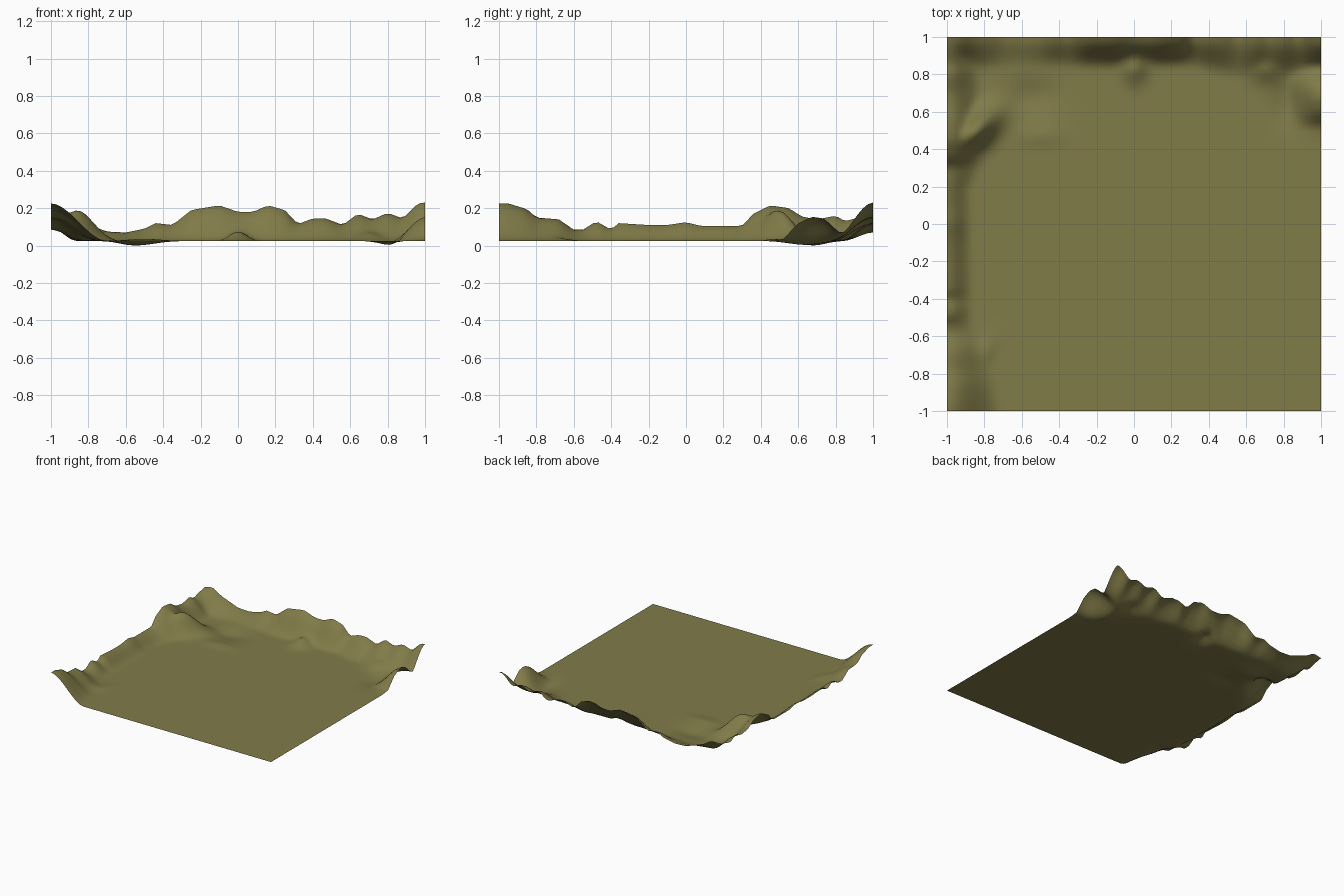
import bpy, bmesh, math

if "Cube" in bpy.data.objects:
    bpy.data.objects.remove(bpy.data.objects["Cube"])

BASE = 0.025
N = 75  # grid segments per side


def curve(points, t):
    """Linear interpolation through (position, value) points."""
    if t <= points[0][0]:
        return points[0][1]
    for (a, va), (b, vb) in zip(points, points[1:]):
        if t <= b:
            return va + (vb - va) * (t - a) / (b - a)
    return points[-1][1]


def falloff(d, width):
    """1 at the rim, easing to 0 at the given distance."""
    k = min(max(d / width, 0.0), 1.0)
    return 1 - k * k * (3 - 2 * k)


def bump(x, y, cx, cy, rx, ry, angle=0.0):
    c, s = math.cos(angle), math.sin(angle)
    dx, dy = x - cx, y - cy
    u, v = (c * dx + s * dy) / rx, (c * dy - s * dx) / ry
    return math.exp(-(u * u + v * v))


# Crest heights along the back, left and right rims
BACK = [(-1, .165), (-.93, .18), (-.85, .13), (-.7, .075), (-.6, .07), (-.5, .09),
        (-.44, .12), (-.35, .11), (-.25, .19), (-.1, .215), (0, .18), (.08, .18),
        (.16, .215), (.25, .19), (.32, .115), (.4, .145), (.47, .145), (.56, .11),
        (.64, .17), (.72, .14), (.8, .175), (.88, .145), (.96, .225), (1, .23)]
LEFT = [(-1, .225), (-.95, .225), (-.85, .195), (-.8, .15), (-.68, .14), (-.6, .085),
        (-.55, .085), (-.48, .13), (-.4, .085), (-.36, .12), (-.2, .11), (-.1, .11),
        (0, .125), (.08, .105), (.3, .105), (.36, .17), (.45, .215), (.55, .2),
        (.62, .155), (.7, .14), (.8, .16), (.85, .13), (.92, .15), (1, .165)]
RIGHT = [(.45, .025), (.52, .035), (.6, .12), (.67, .155), (.74, .145), (.83, .06),
         (.88, .085), (.95, .2), (1, .23)]
# Widths of the slopes below the rims
BACK_W = [(-1, .2), (-.6, .16), (-.1, .17), (.3, .16), (.6, .24), (1, .22)]
LEFT_W = [(-1, .3), (-.7, .24), (-.5, .14), (.2, .13), (.45, .26), (.6, .2), (1, .16)]


def height(x, y):
    back = (curve(BACK, x) - BASE) * falloff(1 - y, curve(BACK_W, x))
    left = (curve(LEFT, y) - BASE) * falloff(x + 1, curve(LEFT_W, y))
    right = (curve(RIGHT, y) - BASE) * falloff(1 - x, .2)
    # spur on the left mountain, small foothills
    spur = .17 * bump(x, y, -.86, .49, .15, .075, .75)
    foot = .055 * bump(x, y, 0, .84, .06, .08)
    foot += .05 * bump(x, y, .7, .84, .09, .07) + .012 * bump(x, y, -.5, .47, .12, .05)
    foot += .02 * bump(x, y, -.82, -.72, .04, .12, -.5)
    h = max(back, left, right, spur, foot)
    # shallow hollows
    pit = .025 * bump(x, y, -.55, .68, .14, .09) + .025 * bump(x, y, .83, .64, .09, .12)
    return max(0.0, BASE + h - pit)


# Terrain sheet
bm = bmesh.new()
bmesh.ops.create_grid(bm, x_segments=N, y_segments=N, size=1.0)
for v in bm.verts:
    v.co.z = height(v.co.x, v.co.y)
# Soften creases inside the sheet, keeping the rim and the floor as they are
inner = [v for v in bm.verts if not v.is_boundary]
bmesh.ops.smooth_vert(bm, verts=inner, factor=0.5, use_axis_z=True)
for f in bm.faces:
    f.smooth = True
mesh = bpy.data.meshes.new("terrain")
bm.to_mesh(mesh)
bm.free()

olive = bpy.data.materials.new("olive ground")
olive.diffuse_color = (0.22, 0.2, 0.066, 1)
olive.use_nodes = True
olive.node_tree.nodes["Principled BSDF"].inputs["Base Color"].default_value = olive.diffuse_color
mesh.materials.append(olive)
terrain = bpy.data.objects.new("terrain", mesh)
bpy.context.collection.objects.link(terrain)
